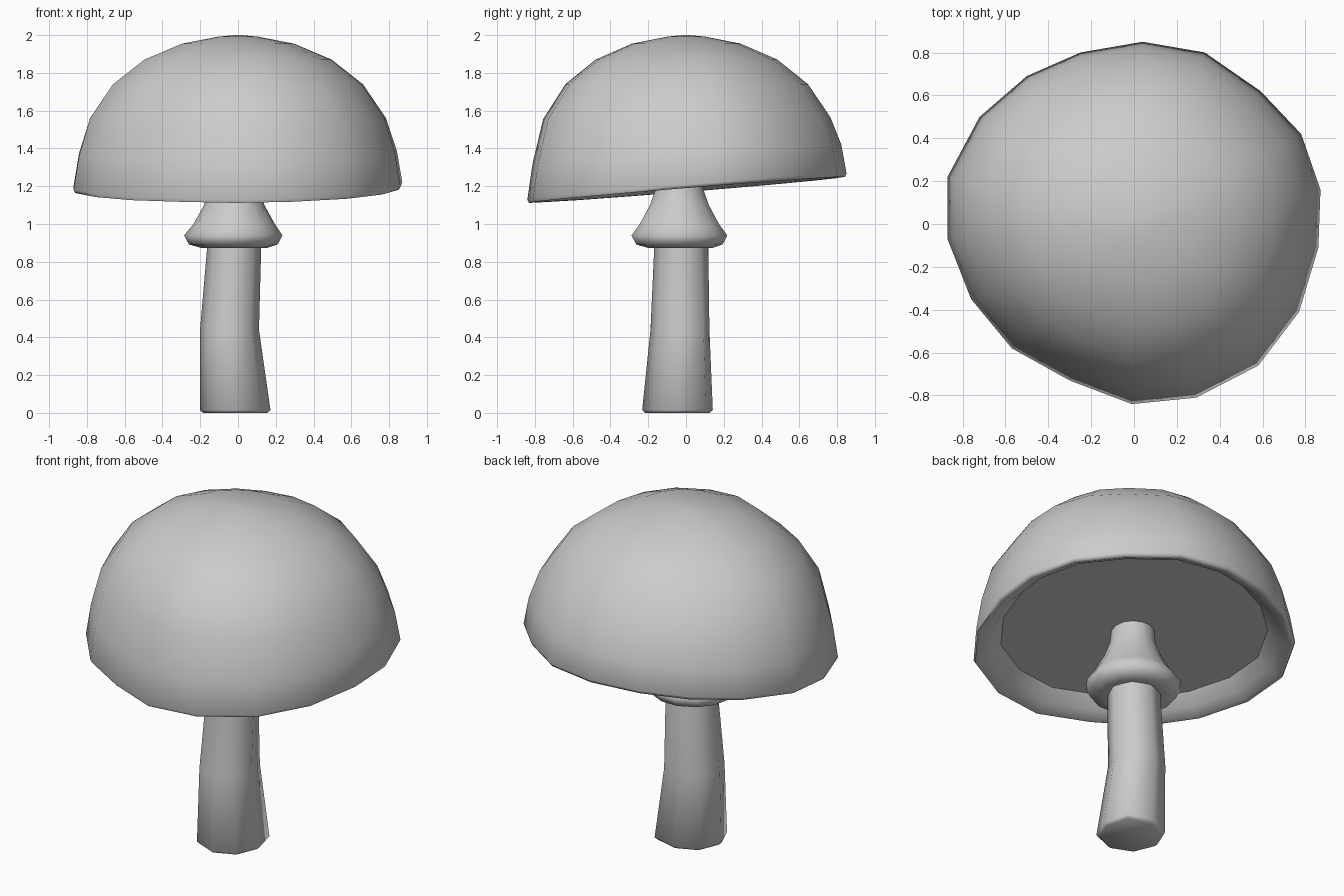
import bpy, bmesh
from math import cos, sin, tau

if "Cube" in bpy.data.objects:
    bpy.data.objects.remove(bpy.data.objects["Cube"])


def loft(name, rings, cap_start=False, cap_end=False, sharp=None):
    """Skin a list of equal-length point rings into one mesh object."""
    bm = bmesh.new()
    loops = [[bm.verts.new(p) for p in ring] for ring in rings]
    n = len(loops[0])
    for a, b in zip(loops, loops[1:]):
        for i in range(n):
            j = (i + 1) % n
            bm.faces.new((a[i], a[j], b[j], b[i]))
    if cap_start:
        bm.faces.new(loops[0][::-1])
    if cap_end:
        bm.faces.new(loops[-1])
    bmesh.ops.recalc_face_normals(bm, faces=bm.faces)
    mesh = bpy.data.meshes.new(name)
    bm.to_mesh(mesh)
    bm.free()
    obj = bpy.data.objects.new(name, mesh)
    bpy.context.collection.objects.link(obj)
    bpy.context.view_layer.objects.active = obj
    obj.select_set(True)
    if sharp:
        bpy.ops.object.shade_smooth_by_angle(angle=sharp)
    else:
        bpy.ops.object.shade_smooth()
    obj.select_set(False)
    return obj


def circle(cx, cy, z, r, n, bulge=1.0):
    """Ring of n points; bulge pushes out the corner between +x and +y."""
    pts = []
    for i in range(n):
        a = tau * i / n
        k = r * (bulge if abs(a - tau / 8) < 0.01 else 1.0)
        pts.append((cx + k * cos(a), cy + k * sin(a), z))
    return pts


# Cap outline seen from above, slightly irregular, 18 sides
OUTLINE = [(0.87, 0.16), (0.78, 0.42), (0.59, 0.62), (0.33, 0.80), (0.04, 0.85),
           (-0.25, 0.80), (-0.50, 0.69), (-0.72, 0.50), (-0.87, 0.22),
           (-0.87, -0.07), (-0.76, -0.35), (-0.57, -0.58), (-0.30, -0.73),
           (-0.01, -0.84), (0.29, -0.81), (0.58, -0.66), (0.77, -0.41),
           (0.86, -0.11)]


def cap_ring(scale, z):
    # The rim tilts up towards the back; the tilt fades out up the dome
    tilt = max(0.0, min(1.0, (1.58 - z) / 0.28))
    return [(x * scale, y * scale, z + tilt * scale * (0.082 * y + 0.012 * x))
            for x, y in OUTLINE]


# Cap: inner lip, rolled rim, then dome up to the crown
cap_profile = [(0.83, 1.272), (0.90, 1.21), (0.965, 1.182), (0.99, 1.18), (1.0, 1.197),
               (0.967, 1.37), (0.90, 1.56), (0.76, 1.74), (0.57, 1.87),
               (0.34, 1.955), (0.12, 1.992), (0.02, 2.0)]
loft("cap", [cap_ring(s, z) for s, z in cap_profile], cap_end=True, sharp=1.2)

# Flat underside disc
loft("cap_underside", [cap_ring(0.83, 1.272), cap_ring(0.3, 1.272)], cap_end=True)

# Stem with a slight bend: centre x, centre y, height, radius
stem_path = [(-0.015, -0.045, 0.0, 0.17), (-0.015, -0.045, 0.015, 0.187),
             (-0.045, -0.032, 0.44, 0.156), (-0.02, -0.025, 0.88, 0.143),
             (-0.02, -0.03, 1.0, 0.13)]
loft("stem", [circle(*p, 8, 1.13 if p[2] < 0.8 else 1.0) for p in stem_path],
     cap_start=True)

# Skirt ring flaring out, narrowing into the neck under the cap
skirt_path = [(-0.02, -0.03, 0.88, 0.13), (-0.02, -0.03, 0.872, 0.17),
              (-0.025, -0.035, 0.892, 0.235), (-0.025, -0.035, 0.94, 0.26),
              (-0.02, -0.035, 1.0, 0.215), (-0.02, -0.035, 1.10, 0.16),
              (-0.02, -0.035, 1.19, 0.127), (-0.02, -0.035, 1.275, 0.118)]
loft("skirt", [circle(*p, 14) for p in skirt_path])
